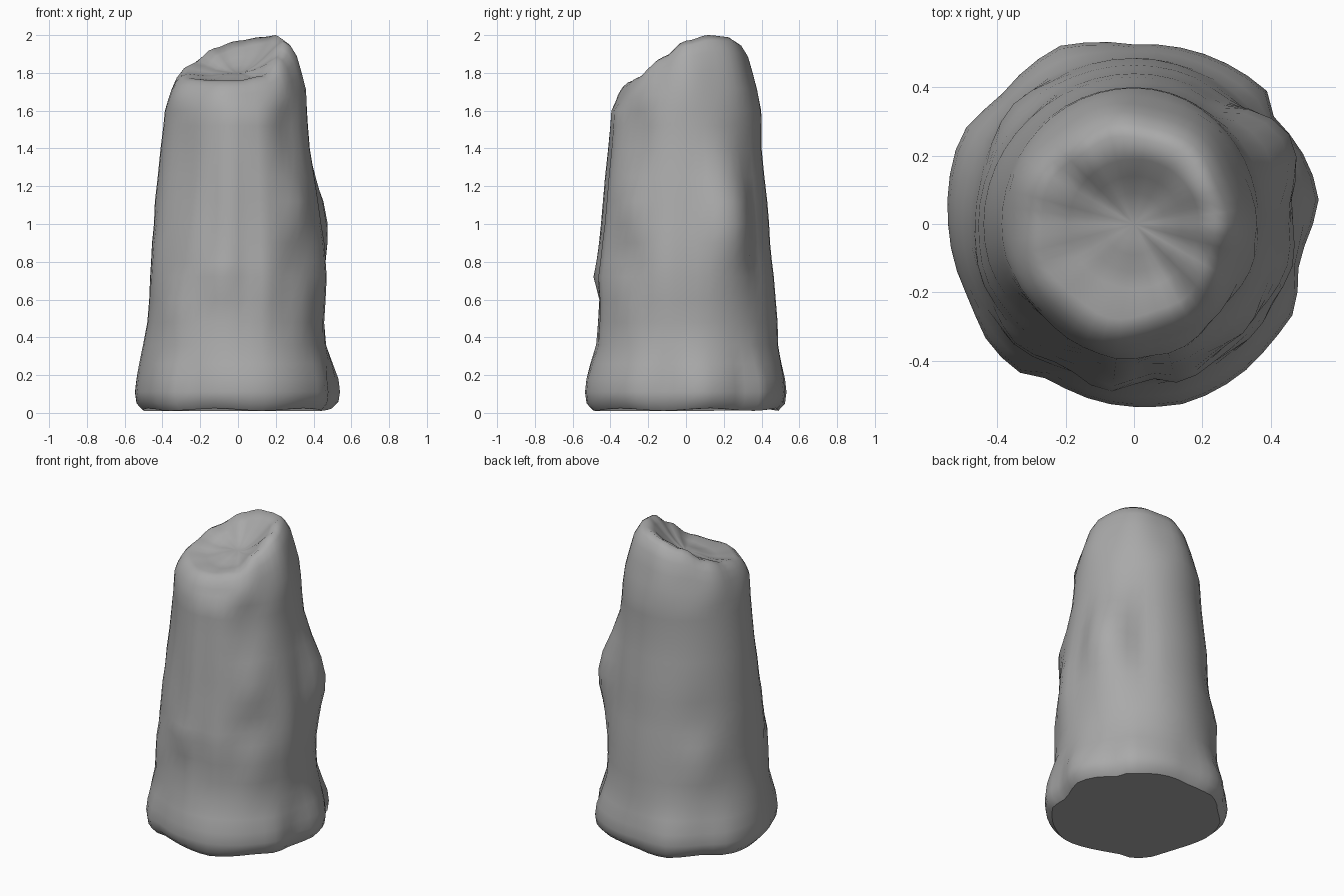
import bpy, bmesh, math

SEG = 48

# Body levels: height, reach to left, right, front and back
LEVELS = [
    (0.018, .43, .46, .49, .46), (0.055, .51, .53, .53, .52), (0.11, .535, .53, .53, .53),
    (0.18, .545, .52, .53, .53), (0.26, .53, .495, .505, .51), (0.36, .505, .465, .475, .49),
    (0.48, .48, .455, .465, .485), (0.60, .47, .46, .455, .475), (0.72, .465, .465, .465, .465),
    (0.80, .46, .46, .46, .455), (0.90, .455, .455, .455, .445), (1.00, .445, .44, .445, .44),
    (1.12, .44, .425, .435, .43), (1.25, .425, .405, .425, .415), (1.40, .41, .38, .41, .40),
    (1.52, .395, .37, .40, .40), (1.60, .387, .365, .395, .398)]

# Share of the foot outline at the lowest levels: factor, weight
FOOT_MIX = [(.92, 1), (.985, 1), (1, 1), (.985, 1), (.95, .5), (.9, .15)]

# Foot outline: angle, radius
FOOT = [(8, .546), (19, .54), (38, .515), (45, .55), (64, .54), (90, .525), (101, .542),
        (113, .565), (137, .54), (152, .57), (178, .545), (206, .53), (219, .55), (232, .55),
        (241, .517), (259, .53), (275, .537), (286, .546), (308, .538), (319, .53),
        (331, .535), (348, .49), (368, .546)]

# Rim height every 30 degrees, anticlockwise from the right
RIM = [1.97, 2.0, 1.99, 1.97, 1.93, 1.85, 1.80, 1.77, 1.76, 1.76, 1.785, 1.885]

# Wax lumps and grooves: angle, height, angular width, vertical size, depth
LUMPS = [
    (29, 1.02, 18, .25, .085), (5, 1.0, 7, .25, -.015), (55, .95, 8, .3, -.02),
    (276, 1.0, 5, .6, -.018), (264, 1.0, 6, .6, .01), (288, .65, 9, .2, .02),
    (258, .73, 9, .08, .028), (250, 1.1, 6, .35, -.015), (225, .55, 13, .12, .035),
    (225, 1.28, 18, .32, -.032), (315, 1.5, 16, .22, -.03), (317, 1.1, 10, .1, .025),
    (315, .83, 14, .1, -.025), (318, .55, 13, .13, .022), (200, .75, 10, .25, .01),
    (135, .9, 14, .14, -.01), (135, .6, 14, .13, .025), (345, .7, 10, .3, .015)]


def rim_height(a):
    p = (a / (math.pi / 6)) % 12
    i, f = int(p), p % 1
    f = f * f * (3 - 2 * f)
    return RIM[i] * (1 - f) + RIM[(i + 1) % 12] * f


def foot_radius(a):
    d = (math.degrees(a) - 8) % 360 + 8
    for (a0, r0), (a1, r1) in zip(FOOT, FOOT[1:]):
        if d <= a1:
            return r0 + (r1 - r0) * (d - a0) / (a1 - a0)
    return FOOT[0][1]


def reach(a, left, right, front, back):
    c, s = math.cos(a), math.sin(a)
    return c * c * (right if c > 0 else left) + s * s * (back if s > 0 else front)


def lump(a, z):
    total = 0
    for deg, lz, width, size, depth in LUMPS:
        d = (math.degrees(a) - deg + 180) % 360 - 180
        total += depth * math.exp(-(d / width) ** 2 - ((z - lz) / size) ** 2)
    return total


bm = bmesh.new()
rings = []


def add_ring(place):
    ring = []
    for k in range(SEG):
        a = 2 * math.pi * k / SEG
        r, z = place(a)
        ring.append(bm.verts.new((r * math.cos(a), r * math.sin(a), z)))
    rings.append(ring)


# Melted sides, spreading into an uneven foot
for i, (z, *sides) in enumerate(LEVELS):
    factor, weight = FOOT_MIX[i] if i < len(FOOT_MIX) else (1, 0)
    wave = .007 if i < 2 else 0
    add_ring(lambda a: ((reach(a, *sides) + lump(a, z)) * (1 - weight)
                        + foot_radius(a) * factor * weight, z + wave * math.sin(6 * a)))

# Shoulder up to the slanted rim, wider on its low side and drawn in to the right
for t, r, extra in [(.3, .375, 0), (.55, .35, .01), (.78, .325, .012),
                    (.93, .29, .02), (1.0, .25, .03)]:
    add_ring(lambda a: (r + extra * (2 - rim_height(a)) / .24 + .006 * math.cos(7 * a)
                        - .022 * max(0, math.cos(a + .3)),
                        1.6 + (rim_height(a) - 1.6) * t))

# Sunken top
for r, w, sink in [(.19, .84, .015), (.14, .56, .025), (.09, .27, .025), (.045, .08, .025)]:
    add_ring(lambda a: (r, 1.825 + (rim_height(a) - 1.825) * w - sink))

for lower, upper in zip(rings, rings[1:]):
    for k in range(SEG):
        n = (k + 1) % SEG
        bm.faces.new((lower[k], lower[n], upper[n], upper[k]))
centre = bm.verts.new((0, 0, 1.80))
for k in range(SEG):
    bm.faces.new((rings[-1][k], rings[-1][(k + 1) % SEG], centre))
for f in bm.faces:
    f.smooth = True

# Flat underside
bm.faces.new(rings[0][::-1]).smooth = False
bmesh.ops.recalc_face_normals(bm, faces=bm.faces)

mesh = bpy.data.meshes.new("melted_column")
bm.to_mesh(mesh)
bm.free()
column = bpy.data.objects.new("melted_column", mesh)
bpy.context.collection.objects.link(column)

wax = bpy.data.materials.new("grey wax")
wax.diffuse_color = (.4, .4, .4, 1)
mesh.materials.append(wax)
